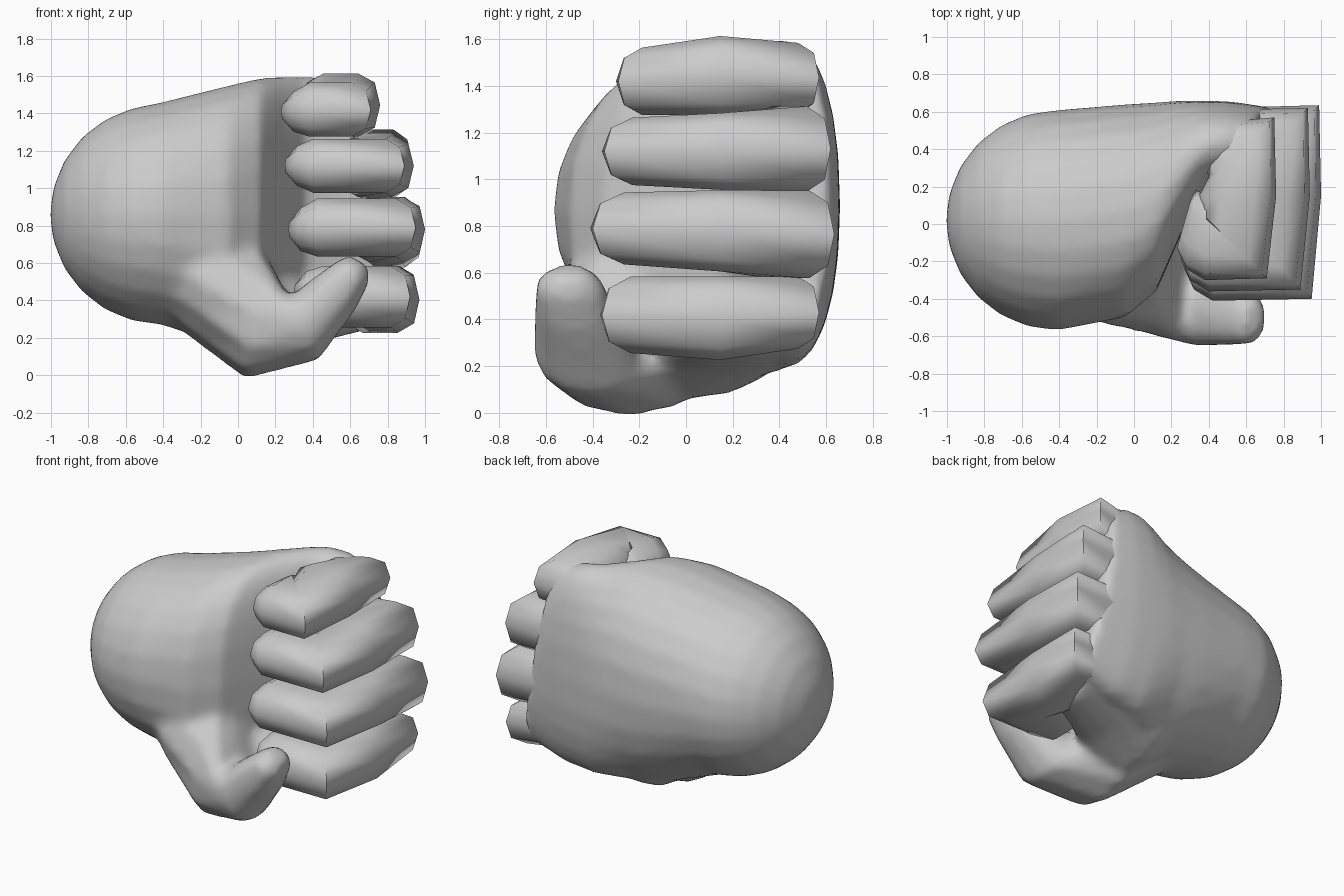
import bpy, bmesh, math
from mathutils import Vector as V

if "Cube" in bpy.data.objects:
    bpy.data.objects.remove(bpy.data.objects["Cube"])

skin = bpy.data.materials.new("light_grey")
skin.diffuse_color = (0.6, 0.6, 0.6, 1)
skin.use_nodes = True
skin.node_tree.nodes["Principled BSDF"].inputs["Base Color"].default_value = skin.diffuse_color


def power(v, e):
    return math.copysign(abs(v) ** e, v)


def loft(name, rings, n):
    """Skin rings given as (point, opposite point, half-width vector, squareness)."""
    bm = bmesh.new()
    loops = []
    for p, q, w, e in rings:
        p, q, w = V(p), V(q), V(w)
        c, u = (p + q) / 2, (p - q) / 2
        loops.append([bm.verts.new(c + u * power(math.cos(a), e) + w * power(math.sin(a), e))
                      for a in (2 * math.pi * i / n for i in range(n))])
    for a, b in zip(loops, loops[1:]):
        for i in range(n):
            j = (i + 1) % n
            bm.faces.new((a[i], a[j], b[j], b[i]))
    # fan caps
    for lp in (loops[0], loops[-1]):
        mid = bm.verts.new(sum((v.co for v in lp), V()) / n)
        for i in range(n):
            bm.faces.new((lp[i], lp[(i + 1) % n], mid))
    bmesh.ops.recalc_face_normals(bm, faces=bm.faces)
    me = bpy.data.meshes.new(name)
    bm.to_mesh(me)
    bm.free()
    me.materials.append(skin)
    ob = bpy.data.objects.new(name, me)
    bpy.context.collection.objects.link(ob)
    bpy.ops.object.select_all(action='DESELECT')
    ob.select_set(True)
    bpy.context.view_layer.objects.active = ob
    bpy.ops.object.shade_smooth_by_angle(angle=math.radians(65))
    return ob


def palm_ring(x, y0, y1, z0, z1, e=1.0, lean=0.0):
    y = (y0 + y1) / 2
    return (x - lean, y, z1), (x + lean, y, z0), (0, (y1 - y0) / 2, 0), e


# Palm with a domed wrist end, flattening towards the knuckles
palm = []
for t in (88, 75, 60, 45, 30, 15):
    a = math.radians(t)
    r = 0.59 * math.cos(a)
    palm.append(palm_ring(-0.41 - 0.595 * math.sin(a), 0.02 - r, 0.02 + r, 0.86 - r, 0.86 + r))
palm += [palm_ring(*s) for s in (
    (-0.41, -0.57, 0.61, 0.27, 1.46, 0.96),
    (-0.05, -0.50, 0.64, 0.15, 1.55, 0.9),
    (0.12, -0.36, 0.65, 0.14, 1.59, 0.88),
    (0.25, -0.06, 0.66, 0.16, 1.60, 0.88),
    (0.36, 0.16, 0.66, 0.19, 1.60, 0.88),
    (0.52, 0.22, 0.655, 0.22, 1.59, 0.88, 0.04),
    (0.74, 0.28, 0.62, 0.32, 1.54, 0.88, 0.11))]
hand = loft("hand", palm, 24)

# Thumb folding up across the front
thumb = loft("thumb", [
    ((-0.46, 0.02, 0.90), (-0.46, 0.02, 0.36), (0, 0.40, 0), 1),
    ((-0.20, -0.11, 0.85), (-0.20, -0.11, 0.16), (0, 0.42, 0), 1),
    ((0.12, -0.18, 0.70), (0.04, -0.24, -0.02), (0, 0.38, 0), 0.9),
    ((0.27, -0.45, 0.42), (0.43, -0.40, 0.08), (0, 0.23, 0), 0.85),
    ((0.44, -0.49, 0.55), (0.63, -0.47, 0.35), (0, 0.17, 0), 0.85),
    ((0.54, -0.50, 0.62), (0.70, -0.50, 0.49), (0, 0.145, 0), 0.85),
    ((0.60, -0.50, 0.64), (0.70, -0.50, 0.58), (0, 0.08, 0), 0.85),
], 12)

# Heel of the hand, running from the thumb to the little finger
heel = loft("hand_heel", [
    ((-0.36, 0.05, 0.80), (-0.36, 0.05, 0.32), (0, 0.40, 0), 1),
    ((0.08, 0.05, 0.60), (0.07, 0.00, 0.05), (0, 0.42, 0), 1),
    ((0.36, 0.18, 0.50), (0.36, 0.18, 0.16), (0, 0.32, 0), 0.9),
    ((0.72, 0.28, 0.50), (0.72, 0.28, 0.25), (0, 0.22, 0), 0.9),
], 14)

# Blend palm, thumb and heel into one skin
for ob in (hand, thumb, heel):
    ob.select_set(True)
bpy.context.view_layer.objects.active = hand
bpy.ops.object.join()
blend = hand.modifiers.new("blend", 'REMESH')
blend.mode = 'VOXEL'
blend.voxel_size = 0.03
blend.use_smooth_shade = True
soften = hand.modifiers.new("soften", 'SMOOTH')
soften.factor = 0.5
soften.iterations = 7

# Curled fingers: knuckle x, back y, front y, tip x, root back y,
# heights at root / knuckle / middle / front / tip
fingers = {
    "index_finger": (0.76, 0.57, -0.30, 0.23, 0.54, (1.22, 1.50), (1.28, 1.59), (1.27, 1.62), (1.27, 1.57), (1.30, 1.52)),
    "middle_finger": (0.94, 0.62, -0.36, 0.25, 0.61, (0.95, 1.25), (0.94, 1.32), (0.95, 1.29), (0.97, 1.27), (1.01, 1.23)),
    "ring_finger": (1.00, 0.635, -0.41, 0.27, 0.62, (0.63, 0.95), (0.57, 0.96), (0.60, 0.96), (0.63, 0.95), (0.66, 0.90)),
    "little_finger": (0.97, 0.57, -0.37, 0.30, 0.53, (0.38, 0.62), (0.27, 0.59), (0.22, 0.59), (0.25, 0.59), (0.34, 0.56)),
}
for name, (kx, by, fy, tx, ry, *hs) in fingers.items():
    def ring(xo, yo, xi, yi, h, e=0.75):
        z = (h[0] + h[1]) / 2
        return (xo, yo, z), (xi, yi, z), (0, 0, (h[1] - h[0]) / 2), e
    root, knuckle, middle, front, tip = hs
    nail = ((tip[0] * 3 + tip[1]) / 4, (tip[0] + tip[1] * 3) / 4)
    loft(name, [
        ring(0.20, ry - 0.06, 0.20, 0.30, root),
        ring(0.42, ry, 0.40, 0.25, [(a + b) / 2 for a, b in zip(root, knuckle)]),
        ring(kx - 0.01, by, kx - 0.36, 0.25, knuckle, 0.7),
        ring(kx, 0.15, kx - 0.42, 0.14, middle, 0.7),
        ring(kx - 0.05, fy + 0.01, kx - 0.40, 0.06, front),
        ring(tx + 0.15, fy, tx + 0.16, 0.16, front),
        ring(tx + 0.05, fy + 0.06, tx + 0.10, 0.18, tip),
        ring(tx, fy + 0.17, tx + 0.07, 0.12, nail),
    ], 10)
